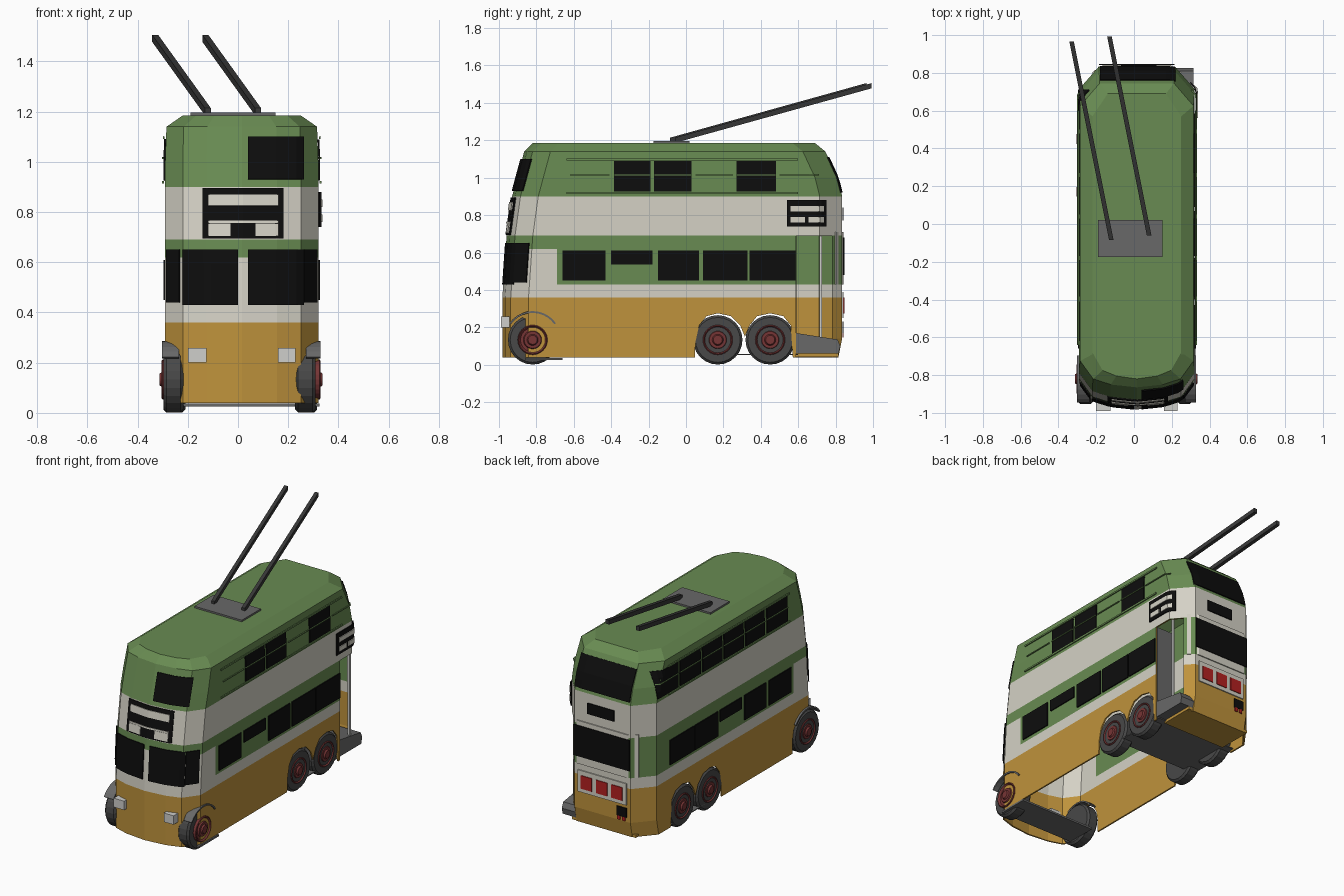
import bpy, bmesh, math
from mathutils import Vector

if "Cube" in bpy.data.objects:
    bpy.data.objects.remove(bpy.data.objects["Cube"])

CX = 0.015   # centre line of the coachwork
W = 0.305    # half width

COLOURS = {
    "green": (0.14, 0.26, 0.085), "cream": (0.66, 0.64, 0.56), "orange": (0.52, 0.29, 0.045),
    "black": (0.004, 0.004, 0.004), "tyre grey": (0.065, 0.065, 0.065), "panel grey": (0.14, 0.14, 0.14),
    "hub red": (0.18, 0.035, 0.035), "plate red": (0.45, 0.015, 0.015), "pole grey": (0.04, 0.04, 0.04),
    "lamp grey": (0.62, 0.62, 0.60)}
MATS = {}
for key, c in COLOURS.items():
    MATS[key] = bpy.data.materials.new(key)
    MATS[key].diffuse_color = (*c, 1)


def make(name, verts, faces, mats):
    me = bpy.data.meshes.new(name)
    me.from_pydata(verts, [], faces)
    me.update()
    ob = bpy.data.objects.new(name, me)
    bpy.context.collection.objects.link(ob)
    for m in mats:
        me.materials.append(MATS[m])
    return ob


def apply_all(ob):
    bpy.context.view_layer.objects.active = ob
    for m in list(ob.modifiers):
        bpy.ops.object.modifier_apply(modifier=m.name)


def box(name, x, y, z, mat):
    v = [(a, b, c) for c in z for b in y for a in x]
    f = [(0, 2, 3, 1), (4, 5, 7, 6), (0, 1, 5, 4), (2, 6, 7, 3), (0, 4, 6, 2), (1, 3, 7, 5)]
    return make(name, v, f, [mat])


def prism(name, pts, x0, x1, mat):
    """Extrude a (y, z) outline along x."""
    n = len(pts)
    v = [(x0, *p) for p in pts] + [(x1, *p) for p in pts]
    f = [tuple(range(n)), tuple(range(2 * n - 1, n - 1, -1))]
    f += [(i, i + n, (i + 1) % n + n, (i + 1) % n) for i in range(n)]
    ob = make(name, v, f, [mat])
    bm = bmesh.new()
    bm.from_mesh(ob.data)
    bmesh.ops.recalc_face_normals(bm, faces=bm.faces)
    bm.to_mesh(ob.data)
    bm.free()
    return ob


# ---- coachwork shell: stacked rings (z, front y, rear y, half width)
LEVELS = [(0.04, -0.982, 0.815, W), (0.14, -0.982, 0.835, W), (0.36, -0.982, 0.835, W),
          (0.43, -0.977, 0.835, W), (0.62, -0.964, 0.835, W), (0.69, -0.959, 0.835, W),
          (0.90, -0.930, 0.835, W), (1.00, -0.903, 0.81, W), (1.14, -0.865, 0.745, 0.30),
          (1.185, -0.82, 0.69, 0.235)]
BOW = [(0, 0), (0.14, 0.015), (0.235, 0.045), (W, 0.14)]


def lerp(table, t, k=1):
    for a, b in zip(table, table[1:]):
        if t <= b[0]:
            break
    return a[k] + (b[k] - a[k]) * (t - a[0]) / (b[0] - a[0])


def ring(z, yf, yr, w):
    s = w / W
    half = [(x * s, yf + d) for x, d in BOW[1:]] + [(w, -0.69), (w, yr - 0.12), (0.2 * s, yr)]
    pts = [(0, yf)] + half + [(-x, y) for x, y in reversed(half)]
    return [(CX + x, y, z) for x, y in pts]


verts, faces = [], []
for lv in LEVELS:
    verts += ring(*lv)
N = 13
for j in range(len(LEVELS) - 1):
    for i in range(N):
        k = (i + 1) % N
        faces.append((j * N + i, j * N + k, j * N + N + k, j * N + N + i))
faces.append(tuple(range(len(verts) - N, len(verts))))
body = make("coachwork", verts, faces, ["orange", "cream", "green"])
for p in body.data.polygons:
    z, y = p.center.z, p.center.y
    belt = 0.62 if y < -0.69 else 0.43
    p.material_index = 0 if z < 0.36 else 1 if z < belt or 0.69 < z < 0.90 else 2

# wheel arches and rear platform doorway
sol = body.modifiers.new("shell", "SOLIDIFY")
sol.thickness, sol.offset = 0.01, -1
arch = [(0.045, -0.1), (0.05, 0.12), (0.07, 0.21), (0.11, 0.26), (0.17, 0.275), (0.24, 0.26), (0.29, 0.21),
        (0.315, 0.15), (0.34, 0.21), (0.38, 0.26), (0.45, 0.275), (0.52, 0.26), (0.56, 0.21), (0.58, -0.1)]
front_arch = [(-0.97, -0.1)] + [(-0.82 - 0.14 * math.cos(a * math.pi / 8), 0.135 + 0.14 * math.sin(a * math.pi / 8))
                                for a in range(9)] + [(-0.68, -0.1)]
cutters = [prism("arch_cutter", arch, -0.5, 0.5, "orange"),
           prism("front_arch_cutter", front_arch, -0.5, -0.23, "orange"),
           box("door_cutter", (0.2, 0.5), (0.588, 0.78), (-0.1, 0.688), "orange")]
for c in cutters:
    b = body.modifiers.new("cut", "BOOLEAN")
    b.operation, b.object, b.solver = "DIFFERENCE", c, "EXACT"
apply_all(body)
for c in cutters:
    bpy.data.objects.remove(c)


# ---- thin plates that follow the shell
def surface(side, u, z, off):
    yf, yr = lerp(LEVELS, z, 1), lerp(LEVELS, z, 2)
    if side == "front":
        return (u, yf + lerp(BOW, abs(u - CX)) - off, z)
    if side == "rear":
        return (u, yr - max(0, abs(u - CX) - 0.2) * 1.14 + off, z)
    x = lerp(LEVELS, z, 3) - max(0, u - (yr - 0.12)) * 0.875 + off
    return (CX + (x if side == "right" else -x), u, z)


def plate(name, side, u, z, mat, layer=0):
    C, R = 9, 5
    off = 0.004 + 0.005 * layer
    v = [surface(side, u[0] + (u[1] - u[0]) * i / (C - 1), z[0] + (z[1] - z[0]) * j / (R - 1), off)
         for j in range(R) for i in range(C)]
    f = [(j * C + i, j * C + i + 1, j * C + C + i + 1, j * C + C + i) for j in range(R - 1) for i in range(C - 1)]
    ob = make(name, v, f, [mat])
    m = ob.modifiers.new("thickness", "SOLIDIFY")
    m.thickness, m.offset = 0.007, 0
    apply_all(ob)
    return ob


# side windows, upper and lower deck
FULL, HALF, UP = (0.45, 0.61), (0.535, 0.61), (0.925, 1.09)
BAYS = [(-0.66, -0.43), (-0.40, -0.18), (-0.15, 0.07), (0.09, 0.33), (0.34, 0.585)]
UPBAYS = [(-0.62, -0.41), (-0.385, -0.19), (-0.17, 0.03), (0.05, 0.25), (0.27, 0.48), (0.50, 0.71)]
for side, half, shown in (("right", 1, (1, 2, 4)), ("left", 2, range(6))):
    for i, bay in enumerate(BAYS):
        plate("lower_window", side, bay, HALF if i == half else FULL, "black")
    for i, bay in enumerate(UPBAYS):
        if i in shown:
            plate("upper_window", side, bay, UP, "black")
        plate("window_bar", side, bay, (1.012, 1.018), "green", 1)
    for z in (0.918, 1.097):
        plate("window_rail", side, (-0.64, 0.60), (z - 0.005, z + 0.005), "green", 1)

# front windows and corner windows
plate("front_window", "front", (-0.22, 0.0), (0.43, 0.65), "black")
plate("front_window", "front", (0.04, 0.26), (0.43, 0.65), "black")
plate("upper_front_window", "front", (0.04, 0.26), (0.93, 1.10), "black", 1)
for s in (-1, 1):
    plate("corner_window", "front", (CX + s * 0.248, CX + s * 0.299), (0.44, 0.65), "black", 1)

# front destination board with blank strips
plate("front_board", "front", (-0.14, 0.18), (0.695, 0.895), "black")
plate("front_board_strip", "front", (-0.12, 0.16), (0.825, 0.87), "cream", 1)
plate("front_board_strip", "front", (-0.12, -0.03), (0.705, 0.755), "cream", 1)
plate("front_board_strip", "front", (0.07, 0.16), (0.705, 0.755), "cream", 1)
plate("front_board_strip", "front", (-0.12, 0.16), (0.756, 0.766), "cream", 1)

# side destination board
plate("side_board", "right", (0.54, 0.75), (0.74, 0.88), "black", 1)
for u, z in (((0.56, 0.735), (0.82, 0.85)), ((0.56, 0.635), (0.76, 0.79)), ((0.655, 0.735), (0.76, 0.79))):
    plate("side_board_strip", "right", u, z, "cream", 2)

# rear windows, boards and red plates
plate("rear_upper_window", "rear", (-0.18, 0.22), (0.92, 1.11), "black")
plate("rear_board", "rear", (-0.07, 0.12), (0.77, 0.84), "black")
plate("rear_window_frame", "rear", (-0.22, 0.25), (0.43, 0.71), "cream")
plate("rear_window", "rear", (-0.185, 0.215), (0.48, 0.68), "black", 1)
plate("rear_sign_panel", "rear", (-0.16, 0.19), (0.25, 0.39), "cream")
for i in range(3):
    x = -0.135 + i * 0.11
    plate("rear_red_plate", "rear", (x, x + 0.08), (0.275, 0.36), "plate red", 1)
plate("tail_lamp_plate", "rear", (-0.16, -0.09), (0.17, 0.23), "black")
for x in (-0.15, -0.115):
    plate("tail_lamp", "rear", (x, x + 0.02), (0.145, 0.17), "plate red")

# headlights and under plates
for a, b in ((-0.20, -0.125), (0.16, 0.23)):
    box("headlight", (a, b), (-0.99, -0.93), (0.20, 0.258), "lamp grey")
box("front_under_plate", (-0.22, 0.325), (-0.86, -0.66), (0.025, 0.037), "panel grey")
box("rear_under_plate", (-0.29, 0.31), (0.22, 0.60), (0.052, 0.058), "panel grey")

# rear platform, bulkhead and grab pole
prism("platform_step", [(0.585, 0.06), (0.815, 0.06), (0.825, 0.10), (0.81, 0.135), (0.585, 0.17)],
      -0.18, 0.315, "panel grey")
box("platform_underside", (-0.21, 0.25), (0.585, 0.815), (0.042, 0.06), "orange")
box("bulkhead", (0.20, 0.31), (0.582, 0.59), (0.15, 0.69), "panel grey")
box("grab_pole", (0.288, 0.302), (0.713, 0.727), (0.14, 0.70), "lamp grey")


# ---- wheels: lathed tyre and hub
def lathe(name, profile, x, y, z, mat, n=24):
    v = [(x + a, y + r * math.cos(2 * math.pi * i / n), z + r * math.sin(2 * math.pi * i / n))
         for a, r in profile for i in range(n)]
    f = [(j * n + i, j * n + (i + 1) % n, j * n + n + (i + 1) % n, j * n + n + i)
         for j in range(len(profile) - 1) for i in range(n)]
    f += [tuple(range(n))[::-1], tuple(range(len(v) - n, len(v)))]
    ob = make(name, v, f, [mat])
    bm = bmesh.new()
    bm.from_mesh(ob.data)
    bmesh.ops.recalc_face_normals(bm, faces=bm.faces)
    bm.to_mesh(ob.data)
    bm.free()


def wheel(x, y, s, hub_out):
    tyre = [(0, 0.09), (0, 0.12), (-0.012, 0.132), (-0.068, 0.132), (-0.08, 0.12), (-0.08, 0.09)]
    hub = [(-0.07, 0.08), (0, 0.08), (0.004, 0.075), (-0.008, 0.065), (-0.008, 0.05),
           (0.002, 0.045), (0.002, 0.03), (0.012, 0.024), (0.012, 0.008)]
    lathe("tyre", [(a * s, r) for a, r in tyre], x, y, 0.133, "tyre grey")
    lathe("hub", [((a + hub_out) * s, r) for a, r in hub], x, y, 0.133, "hub red")


wheel(0.308, -0.82, 1, 0.017)
wheel(-0.297, -0.82, -1, 0.003)
for yy in (0.17, 0.45):
    wheel(0.315, yy, 1, 0.003)
    wheel(-0.29, yy, -1, 0.003)

# curved mudguards over the front wheels
for x0, x1 in ((-0.303, -0.235), (0.27, 0.328)):
    arc = [(math.radians(35 + 110 * i / 10)) for i in range(11)]
    outer = [(-0.82 + 0.152 * math.cos(a), 0.135 + 0.152 * math.sin(a)) for a in arc]
    inner = [(-0.82 + 0.142 * math.cos(a), 0.135 + 0.142 * math.sin(a)) for a in reversed(arc)]
    prism("front_mudguard", outer + inner, x0, x1, "panel grey")

# ---- roof gear: base plate and two collector poles
box("pole_base", (-0.19, 0.15), (-0.175, 0.02), (1.18, 1.196), "panel grey")
for a, b in (((-0.12, -0.085, 1.20), (-0.33, 0.965, 1.492)), ((0.08, -0.06, 1.20), (-0.13, 0.993, 1.492))):
    v = [(p[0] + dx, p[1], p[2] + dz) for p in (a, b)
         for dx, dz in ((-0.012, -0.014), (0.012, -0.014), (0.012, 0.014), (-0.012, 0.014))]
    f = [(3, 2, 1, 0), (4, 5, 6, 7)] + [(i, (i + 1) % 4, (i + 1) % 4 + 4, i + 4) for i in range(4)]
    make("collector_pole", v, f, ["pole grey"])

for m in bpy.data.materials:
    if m.users and not m.is_grease_pencil:
        m.use_nodes = True
        m.node_tree.nodes["Principled BSDF"].inputs["Base Color"].default_value = m.diffuse_color
